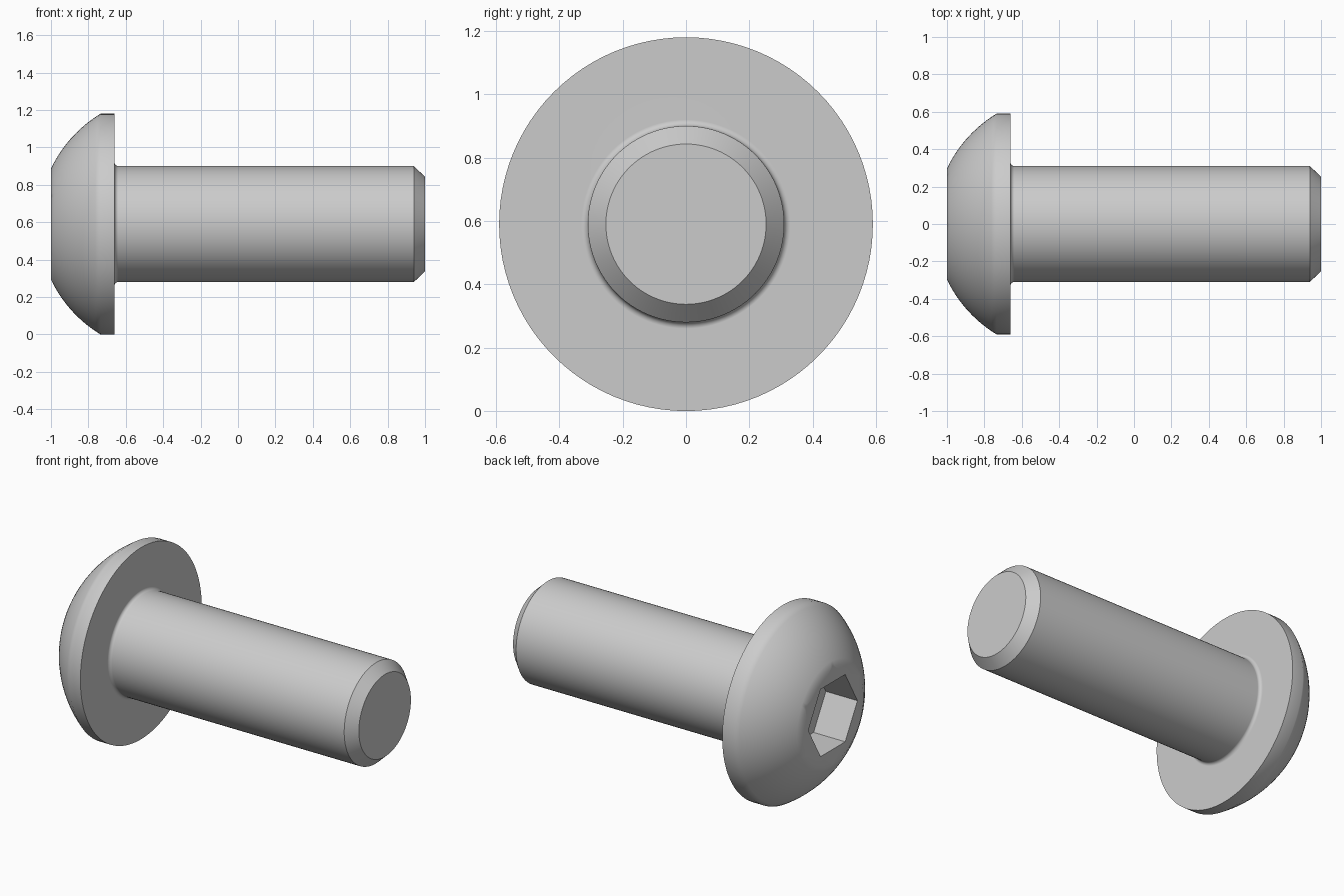
import bpy, bmesh
from math import cos, sin, pi, radians, atan2, hypot

cube = bpy.data.objects.get("Cube")
if cube:
    bpy.data.objects.remove(cube)

HEAD_R, SHAFT_R, TIP_R, FLAT_R = 0.59, 0.31, 0.253, 0.297
SOCKET_R, SOCKET_DEPTH = 0.239, 0.215
HEAD_BACK, RIM_X, FILLET = -0.66, -0.735, 0.02
SIDES = 96

steel = bpy.data.materials.new("plain steel grey")
steel.use_nodes = True
grey = (0.6, 0.6, 0.6, 1)
steel.diffuse_color = grey
steel.node_tree.nodes["Principled BSDF"].inputs["Base Color"].default_value = grey


def arc(cx, cr, radius, start, end, steps):
    """Points (x, r) along a circular arc."""
    angles = [start + (end - start) * i / steps for i in range(steps + 1)]
    return [(cx + radius * cos(a), cr + radius * sin(a)) for a in angles]


def ring(bm, x, r, sides):
    """Closed loop of vertices around the screw axis."""
    return [bm.verts.new((x, r * cos(2 * pi * i / sides), HEAD_R + r * sin(2 * pi * i / sides)))
            for i in range(sides)]


def join(bm, a, b):
    """Band of quads between two loops of equal size."""
    n = len(a)
    for i in range(n):
        j = (i + 1) % n
        bm.faces.new((a[i], a[j], b[j], b[i]))


# Profile: dome, rim, underside fillet, shaft and chamfered tip
centre = (RIM_X**2 + HEAD_R**2 - 1 - FLAT_R**2) / (2 * (RIM_X + 1))
dome_r = hypot(RIM_X - centre, HEAD_R)
profile = arc(centre, 0, dome_r, atan2(FLAT_R, -1 - centre), atan2(HEAD_R, RIM_X - centre), 12)
profile += [(HEAD_BACK, HEAD_R)]
profile += arc(HEAD_BACK + FILLET, SHAFT_R + FILLET, FILLET, pi, 1.5 * pi, 5)
profile += [(0.94, SHAFT_R), (1, TIP_R)]

bm = bmesh.new()
loops = [ring(bm, x, r, SIDES) for x, r in profile]
for a, b in zip(loops, loops[1:]):
    join(bm, a, b)
bm.faces.new(loops[-1])

# Hexagonal socket sunk into the flat of the head
mouth = ring(bm, -1, SOCKET_R, 6)
floor = ring(bm, -1 + SOCKET_DEPTH, SOCKET_R, 6)
join(bm, mouth, floor)
bm.faces.new(floor)

# Flat ring of faces between the socket mouth and the dome
step = SIDES // 6
for i in range(SIDES):
    corner = mouth[((i + step // 2) // step) % 6]
    bm.faces.new((loops[0][i], loops[0][(i + 1) % SIDES], corner))
for k in range(6):
    bm.faces.new((mouth[k], mouth[(k + 1) % 6], loops[0][k * step + step // 2]))

bmesh.ops.recalc_face_normals(bm, faces=bm.faces)
mesh = bpy.data.meshes.new("button_head_screw")
bm.to_mesh(mesh)
bm.free()
mesh.materials.append(steel)
screw = bpy.data.objects.new("button_head_screw", mesh)
bpy.context.collection.objects.link(screw)

# Smooth curved faces, crisp chamfer and socket edges
bpy.ops.object.select_all(action="DESELECT")
screw.select_set(True)
bpy.context.view_layer.objects.active = screw
bpy.ops.object.shade_smooth_by_angle(angle=radians(35))
weighted = screw.modifiers.new("flat_face_normals", "WEIGHTED_NORMAL")
weighted.keep_sharp = True
